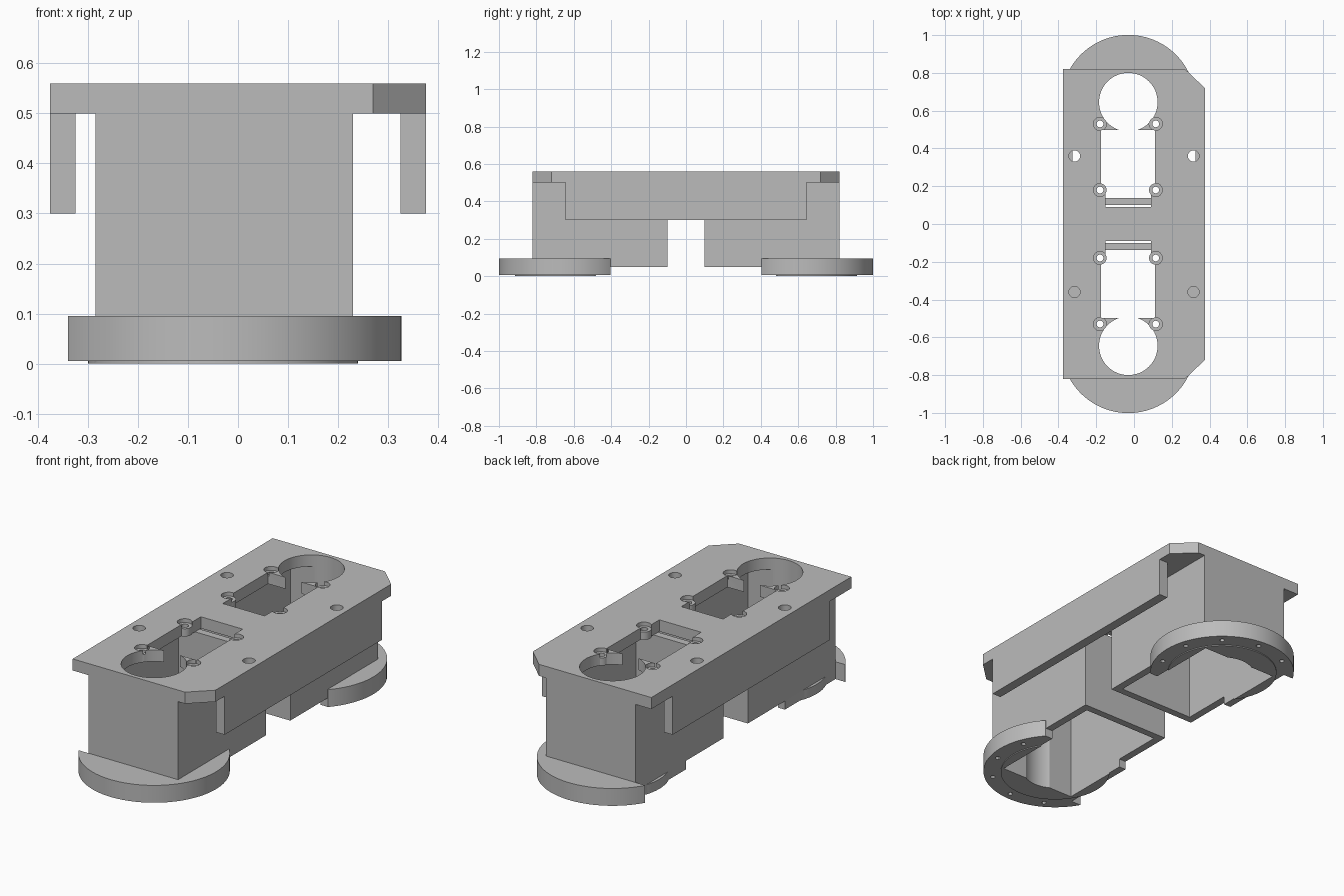
import bpy, bmesh, math

cube = bpy.data.objects.get("Cube")
if cube:
    bpy.data.objects.remove(cube, do_unlink=True)

grey = bpy.data.materials.new("plain grey")
grey.use_nodes = True
grey.diffuse_color = (0.5, 0.5, 0.5, 1)
grey.node_tree.nodes["Principled BSDF"].inputs["Base Color"].default_value = (0.5, 0.5, 0.5, 1)

CX, CY = -0.03, 0.645          # axis of each round mount
TOP, UNDER = 0.56, 0.5         # top plate faces


def prism(name, points, z0, z1):
    """Extrude a flat outline between two heights."""
    bm = bmesh.new()
    base = bm.faces.new([bm.verts.new((x, y, z0)) for x, y in points])
    up = bmesh.ops.extrude_face_region(bm, geom=[base])["geom"]
    verts = [v for v in up if isinstance(v, bmesh.types.BMVert)]
    bmesh.ops.translate(bm, verts=verts, vec=(0, 0, z1 - z0))
    bmesh.ops.recalc_face_normals(bm, faces=bm.faces)
    mesh = bpy.data.meshes.new(name)
    bm.to_mesh(mesh)
    bm.free()
    mesh.materials.append(grey)
    obj = bpy.data.objects.new(name, mesh)
    bpy.context.collection.objects.link(obj)
    return obj


def block(name, x0, x1, y0, y1, z0, z1):
    return prism(name, [(x0, y0), (x1, y0), (x1, y1), (x0, y1)], z0, z1)


def disc(name, x, y, r, z0, z1, n=64):
    turn = [2 * math.pi * i / n for i in range(n)]
    return prism(name, [(x + r * math.cos(a), y + r * math.sin(a)) for a in turn], z0, z1)


def combine(target, tool, operation="DIFFERENCE"):
    """Bake one boolean into the target and drop the tool."""
    mod = target.modifiers.new("bool", "BOOLEAN")
    mod.operation, mod.solver, mod.object = operation, "EXACT", tool
    bpy.context.view_layer.update()
    graph = bpy.context.evaluated_depsgraph_get()
    mesh = bpy.data.meshes.new_from_object(target.evaluated_get(graph))
    target.modifiers.clear()
    target.data = mesh
    bpy.data.objects.remove(tool, do_unlink=True)


def span(s, a, b):
    """A y range on the back (s=1) or front (s=-1) half."""
    return sorted((s * a, s * b))


# Top plate with two clipped corners and a skirt down each long side
plate = prism("top_plate", [(-0.375, -0.82), (0.27, -0.82), (0.375, -0.72),
                            (0.375, 0.72), (0.27, 0.82), (-0.375, 0.82)], UNDER, TOP)
for x0, x1 in ((-0.375, -0.325), (0.325, 0.375)):
    combine(plate, block("skirt", x0, x1, -0.645, 0.645, 0.3, 0.53), "UNION")

screws = [(x, y) for x in (-0.18, 0.115) for y in (0.18, 0.53)]
parts = [plate]
for s, end in ((1, "back"), (-1, "front")):
    # Openings in the plate
    combine(plate, disc("cut", CX, s * CY, 0.155, 0.4, 0.7))
    combine(plate, block("cut", -0.175, 0.11, *span(s, 0.18, 0.497), 0.4, 0.7))
    combine(plate, block("cut", -0.15, 0.09, *span(s, 0.09, 0.2), 0.4, 0.7))
    # Recessed screw bosses
    for x, y in screws:
        combine(plate, disc("boss", x, s * y, 0.035, UNDER, 0.54, 32), "UNION")
        combine(plate, disc("cut", x, s * y, 0.035, 0.54, 0.7, 32))
        combine(plate, disc("cut", x, s * y, 0.018, 0.4, 0.7, 24))
    # Side bolt holes, ending on the skirts
    for x in (-0.315, 0.315):
        combine(plate, disc("cut", x, s * 0.36, 0.03, UNDER, 0.7, 32))

    # Hollow box housing
    housing = block(end + "_housing", -0.285, 0.23, *span(s, 0.1, 0.82), 0.05, UNDER)
    combine(housing, block("cut", -0.245, 0.19, *span(s, 0.138, 0.78), -0.1, 0.7))
    combine(housing, disc("cut", CX, s * CY, 0.155, -0.1, 0.7))

    # Partial round flange under the housing
    flange = disc(end + "_flange", CX, s * CY, 0.356, 0.005, 0.095, 96)
    combine(flange, block("cut", -0.6, -0.284, *span(s, 0.1, 0.82), -0.1, 0.3))
    combine(flange, block("cut", -0.6, 0.6, *span(s, 0.1, 0.405), -0.1, 0.3))
    inner = disc("inner_disc", CX, s * CY, 0.27, 0, 0.05)
    combine(inner, block("cut", -0.6, 0.6, *span(s, 0.1, 0.385), -0.1, 0.3))
    combine(flange, inner, "UNION")
    combine(flange, block("cut", -0.245, 0.19, *span(s, 0.138, 0.78), -0.1, 0.7))
    combine(flange, disc("cut", CX, s * CY, 0.155, -0.1, 0.7))
    # Small blind holes around the flange
    for deg in (-20, 15, 50, 85, 120):
        a = math.radians(deg)
        combine(flange, disc("cut", CX + 0.315 * math.cos(a), s * (CY + 0.315 * math.sin(a)),
                             0.012, -0.1, 0.06, 12))
    parts += [housing, flange]

# Smooth the round walls, keep the edges sharp
bpy.ops.object.select_all(action="DESELECT")
for obj in parts:
    obj.select_set(True)
bpy.context.view_layer.objects.active = plate
bpy.ops.object.shade_smooth_by_angle(angle=math.radians(30))
